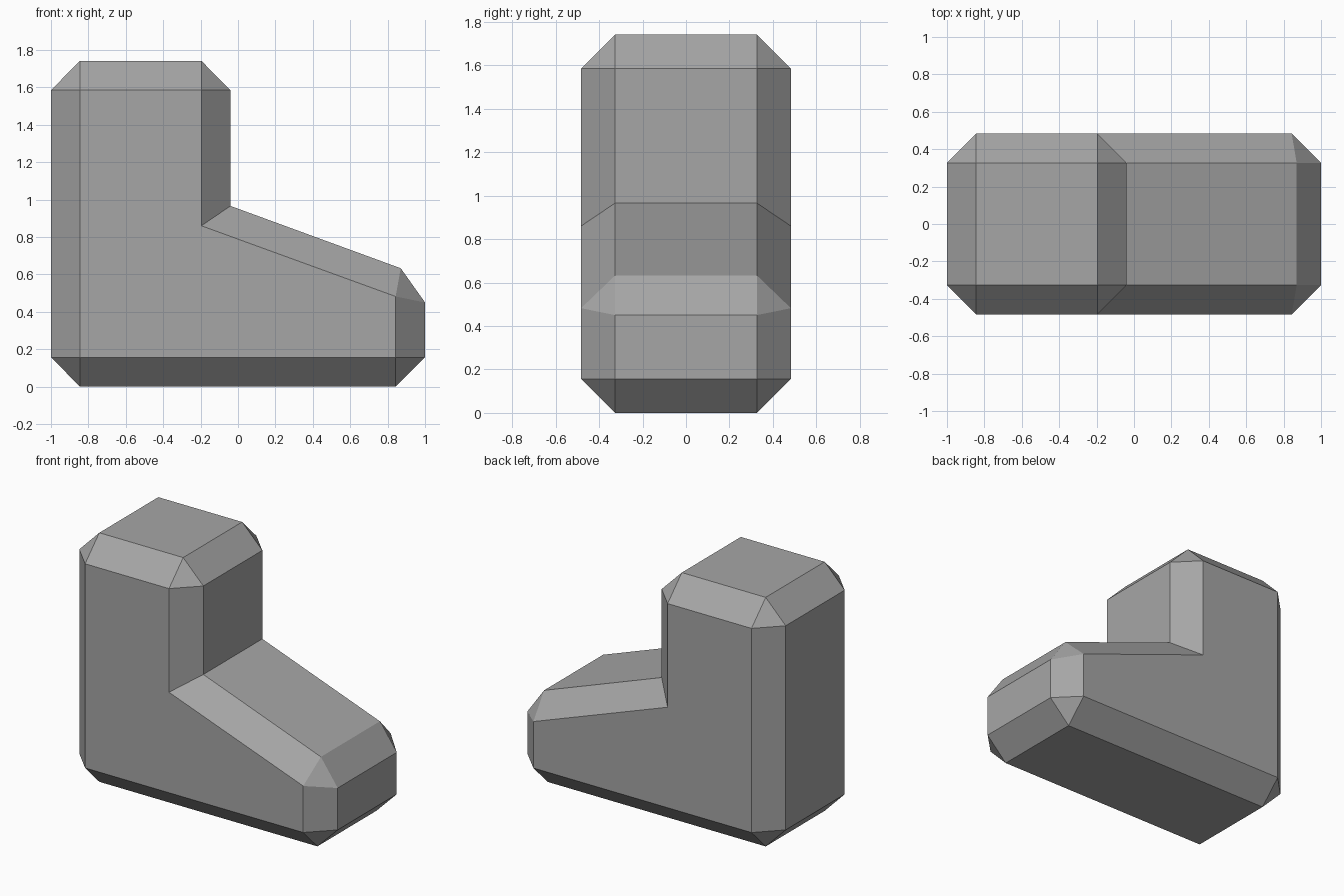
import bpy
import bmesh

cube = bpy.data.objects.get("Cube")
if cube:
    bpy.data.objects.remove(cube, do_unlink=True)

SIDE_Y, RIM_Y = 0.483, 0.326

# Each corner of the boot outline: the side-face point, then its chamfered rim points (x, z)
corners = [
    ((-0.845, 0.157), [(-1, 0.157), (-0.845, 0)]),         # heel
    ((0.843, 0.157), [(0.843, 0), (1, 0.157)]),            # toe bottom
    ((0.843, 0.482), [(1, 0.45), (0.87, 0.633)]),          # toe top
    ((-0.196, 0.86), [(-0.04, 0.966)]),                    # ankle crease
    ((-0.196, 1.585), [(-0.04, 1.585), (-0.196, 1.742)]),  # shaft top, toe side
    ((-0.845, 1.585), [(-0.845, 1.742), (-1, 1.585)]),     # shaft top, heel side
]

bm = bmesh.new()


def build_half(sign):
    """Side panel with its chamfer bands and corner triangles; returns the rim loop."""
    panel = [bm.verts.new((p[0], sign * SIDE_Y, p[1])) for p, _ in corners]
    rims = [[bm.verts.new((x, sign * RIM_Y, z)) for x, z in r] for _, r in corners]
    bm.faces.new(panel)
    for i, rim in enumerate(rims):
        j = (i + 1) % len(rims)
        bm.faces.new((panel[i], panel[j], rims[j][0], rim[-1]))
        if len(rim) == 2:
            bm.faces.new((panel[i], rim[0], rim[1]))
    return [v for rim in rims for v in rim]


# Two mirrored halves joined by the strips that run across the boot
near, far = build_half(-1), build_half(1)
for i in range(len(near)):
    j = (i + 1) % len(near)
    bm.faces.new((near[i], near[j], far[j], far[i]))
bmesh.ops.recalc_face_normals(bm, faces=bm.faces)

mesh = bpy.data.meshes.new("boot")
bm.to_mesh(mesh)
bm.free()
boot = bpy.data.objects.new("boot", mesh)
bpy.context.collection.objects.link(boot)

# Plain grey
grey = bpy.data.materials.new("grey")
grey.use_nodes = True
colour = (0.38, 0.38, 0.38, 1)
grey.diffuse_color = colour
grey.node_tree.nodes["Principled BSDF"].inputs["Base Color"].default_value = colour
mesh.materials.append(grey)
